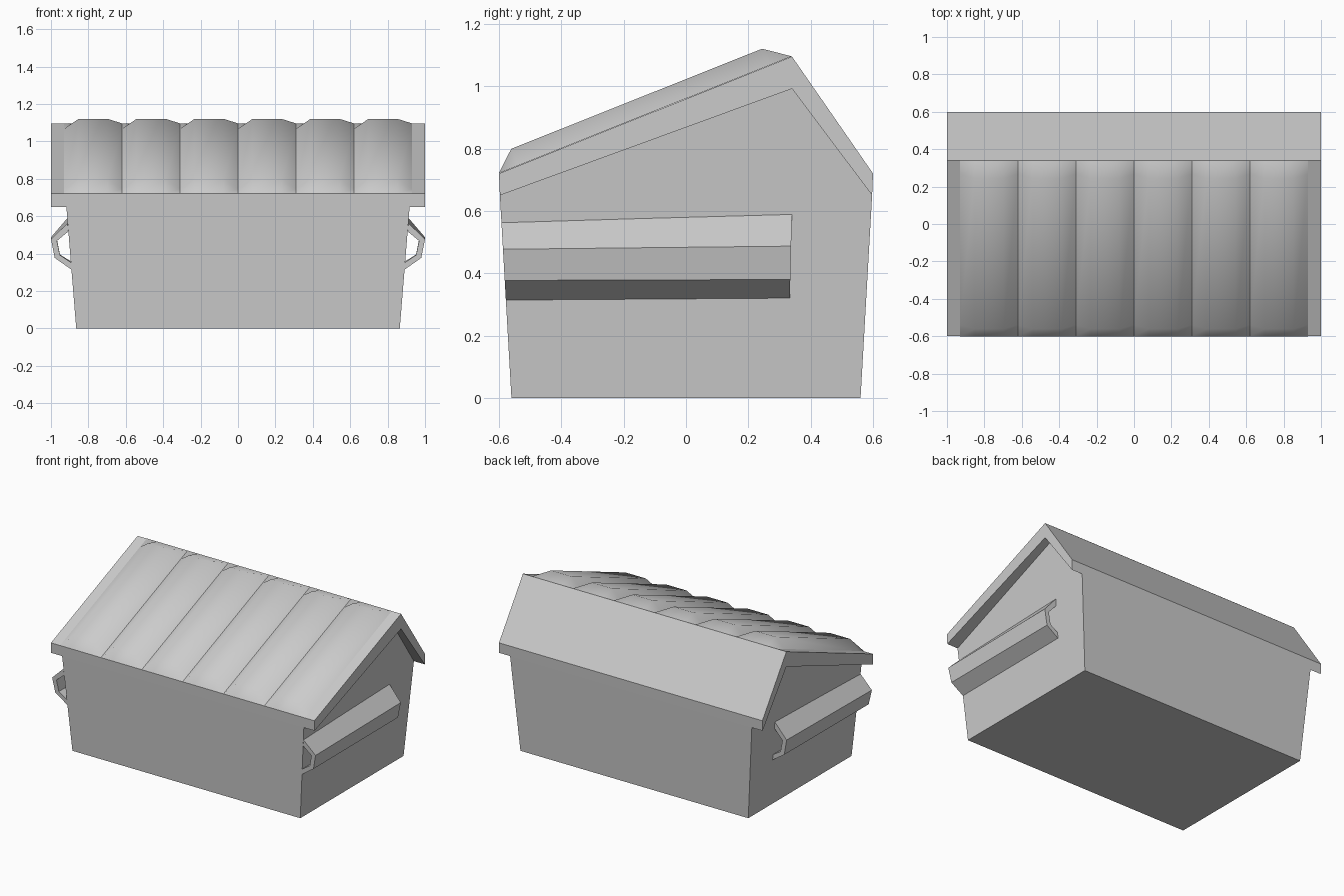
import bpy, bmesh, math

if "Cube" in bpy.data.objects:
    bpy.data.objects.remove(bpy.data.objects["Cube"])


def make_object(name, verts, faces, smooth=False):
    mesh = bpy.data.meshes.new(name)
    mesh.from_pydata(verts, [], faces)
    bm = bmesh.new()
    bm.from_mesh(mesh)
    bmesh.ops.remove_doubles(bm, verts=bm.verts, dist=1e-5)
    bmesh.ops.recalc_face_normals(bm, faces=bm.faces)
    bm.to_mesh(mesh)
    bm.free()
    obj = bpy.data.objects.new(name, mesh)
    bpy.context.collection.objects.link(obj)
    if smooth:
        for p in mesh.polygons:
            p.use_smooth = True
    return obj


def side_x(z):
    """Half width of the flared bin at height z."""
    return 0.865 + 0.081 * z


def strips(n, skip=()):
    """Quads joining two n-point loops."""
    return [(i, (i + 1) % n, n + (i + 1) % n, n + i) for i in range(n) if i not in skip]


# Flared bin body with gabled ends, closed on top by the roof slab
profile = [(-0.56, 0), (0.56, 0), (0.597, 0.65), (0.34, 0.992), (-0.597, 0.65)]
verts = [(s * side_x(z), y, z) for s in (-1, 1) for y, z in profile]
make_object("bin_body", verts, strips(5, skip=(2, 3)) + [tuple(range(5)), tuple(range(5, 10))])

# Overhanging roof slab
roof = [(-0.6, 0.72), (0.34, 1.095), (0.6, 0.72), (0.597, 0.65), (0.34, 0.992), (-0.597, 0.65)]
verts = [(s, y, z) for s in (-1, 1) for y, z in roof]
ends = [(0, 1, 4, 5), (1, 2, 3, 4)]
make_object("roof_slab", verts, strips(6) + ends + [tuple(i + 6 for i in e) for e in ends])

# Ribbed lid panels on the long front slope
dy, dz = 0.94, 0.375
length = math.hypot(dy, dz)
uy, uz = dy / length, dz / length
rows = [(0, 0), (0.066, 1), (length - 0.08, 1), (length, 0)]
cols = [(0, 0), (0.25, 1), (0.75, 1), (1, 0)]
width, height = 0.31, 0.058
for k in range(6):
    x0 = -0.93 + k * width
    verts, faces = [], []
    for t, rise in rows:
        for f, bump in cols:
            h = height * rise * bump + 0.001
            verts.append((x0 + f * width, -0.6 + t * uy - h * uz, 0.72 + t * uz + h * uy))
    for r in range(3):
        for c in range(3):
            a = r * 4 + c
            faces.append((a, a + 1, a + 5, a + 4))
    lid = make_object("lid_panel_%d" % (k + 1), verts, faces, smooth=True)
    bpy.context.view_layer.objects.active = lid
    lid.select_set(True)
    bpy.ops.object.shade_smooth_by_angle(angle=math.radians(40))
    lid.select_set(False)

# Open-ended fork pockets: (x, front z, back z) around the bent plate section
section = [(side_x(0.575), 0.562, 0.59), (1.0, 0.477, 0.487), (0.98, 0.377, 0.38),
           (side_x(0.315), 0.314, 0.32), (side_x(0.35), 0.352, 0.358),
           (0.952, 0.392, 0.395), (0.968, 0.468, 0.476), (side_x(0.52), 0.518, 0.545)]
caps = [(0, 1, 6, 7), (1, 2, 5, 6), (2, 3, 4, 5)]
for side, s in (("left", -1), ("right", 1)):
    front = [(s * x, -0.56 - 0.057 * zf, zf) for x, zf, zb in section]
    back = [(s * x, 0.325 + 0.025 * zb, zb) for x, zf, zb in section]
    make_object(side + "_fork_pocket", front + back,
                strips(8) + caps + [tuple(i + 8 for i in c) for c in caps])
